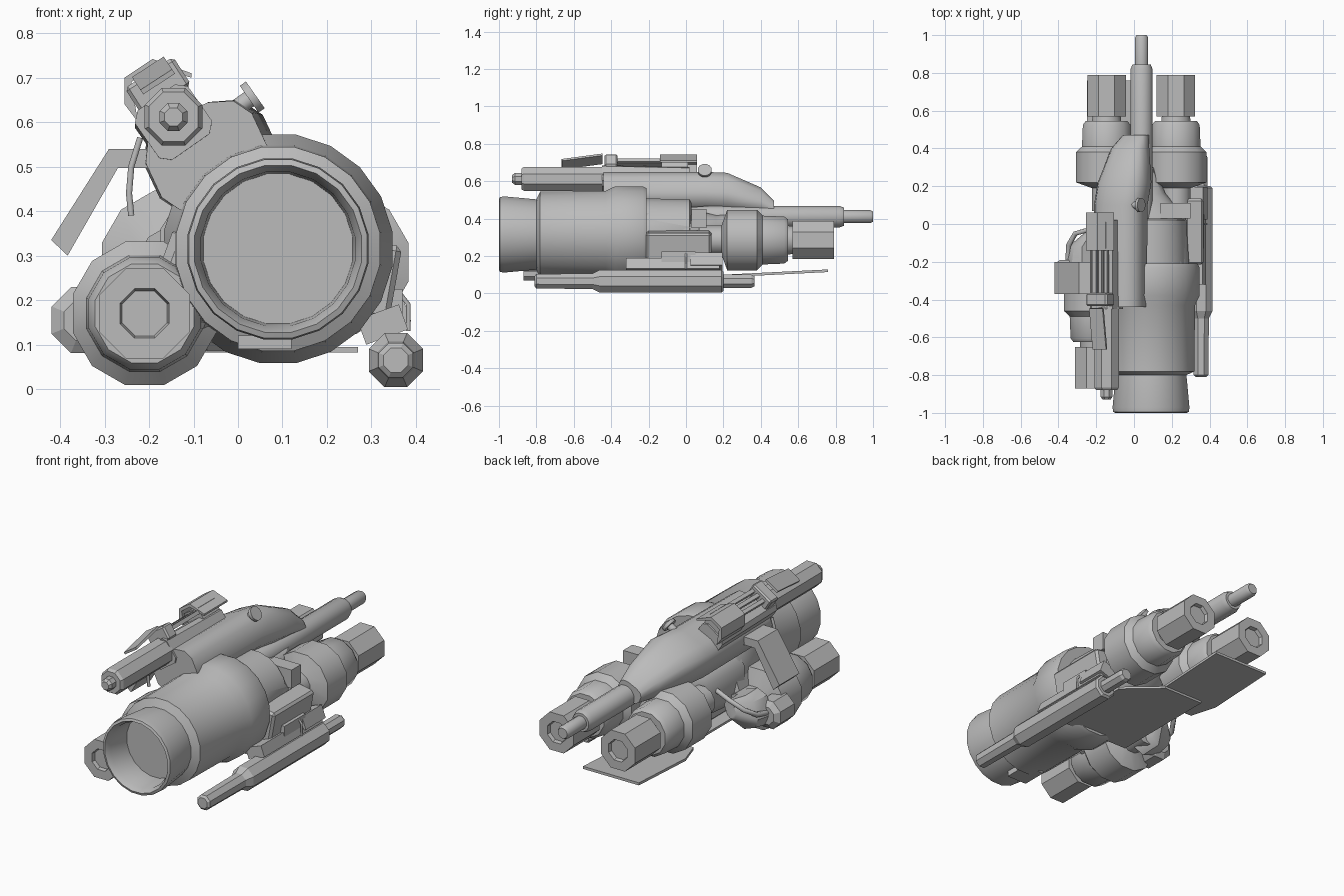
import bpy, bmesh, math
from mathutils import Vector, Matrix

if "Cube" in bpy.data.objects:
    bpy.data.objects.remove(bpy.data.objects["Cube"])

grey = bpy.data.materials.new("plain_grey")
grey.use_nodes = True
grey.diffuse_color = (0.5, 0.5, 0.5, 1)
grey.node_tree.nodes["Principled BSDF"].inputs["Base Color"].default_value = (0.5, 0.5, 0.5, 1)


def finish(name, bm, smooth=0):
    bmesh.ops.recalc_face_normals(bm, faces=bm.faces)
    mesh = bpy.data.meshes.new(name)
    bm.to_mesh(mesh)
    bm.free()
    mesh.materials.append(grey)
    obj = bpy.data.objects.new(name, mesh)
    bpy.context.collection.objects.link(obj)
    if smooth:
        bpy.ops.object.select_all(action="DESELECT")
        obj.select_set(True)
        bpy.context.view_layer.objects.active = obj
        bpy.ops.object.shade_smooth_by_angle(angle=math.radians(smooth))
    return obj


def skin(bm, rings):
    """Bridge rings of points and cap both ends."""
    loops = [[bm.verts.new(p) for p in ring] for ring in rings]
    n = len(loops[0])
    for a, b in zip(loops, loops[1:]):
        for i in range(n):
            bm.faces.new((a[i], a[(i + 1) % n], b[(i + 1) % n], b[i]))
    bm.faces.new(loops[0])
    bm.faces.new(loops[-1][::-1])


def lathe(name, x, z, profile, sides=12, smooth=35):
    """Turn (y, radius) pairs round an axis along y."""
    bm = bmesh.new()
    angles = [2 * math.pi * (i + 0.5) / sides for i in range(sides)]
    skin(bm, [[(x + r * math.cos(a), y, z + r * math.sin(a)) for a in angles]
              for y, r in profile])
    return finish(name, bm, smooth)


def loft(name, sections, sides=12, tilt=0, power=0.7):
    """Rounded-box sections: y, x, z, half width, half height."""
    bm = bmesh.new()
    rings = []
    for y, x, z, w, h in sections:
        ring = []
        for i in range(sides):
            a = 2 * math.pi * (i + 0.5) / sides
            c, s = math.cos(a), math.sin(a)
            p = Vector((w * math.copysign(abs(c) ** power, c), 0,
                        h * math.copysign(abs(s) ** power, s)))
            ring.append(Matrix.Rotation(math.radians(tilt), 3, "Y") @ p + Vector((x, y, z)))
        rings.append(ring)
    skin(bm, rings)
    return finish(name, bm, 40)


def box(name, center, size, tilt=0, pitch=0, bevel=0):
    bm = bmesh.new()
    bmesh.ops.create_cube(bm, size=1)
    rot = Matrix.Rotation(math.radians(tilt), 4, "Y") @ Matrix.Rotation(math.radians(pitch), 4, "X")
    bm.transform(Matrix.Translation(center) @ rot @ Matrix.Diagonal((*size, 1)))
    if bevel:
        bmesh.ops.bevel(bm, geom=bm.edges[:], offset=bevel, segments=1, affect="EDGES")
    return finish(name, bm)


def prism(name, outline, y0, y1):
    """Extrude an x-z outline along y."""
    bm = bmesh.new()
    skin(bm, [[(x, y, z) for x, z in outline] for y in (y0, y1)])
    return finish(name, bm)


def slab(name, outline, z0, slope, thick):
    """Thin sloping plate from an x-y outline."""
    bm = bmesh.new()
    skin(bm, [[(x, y, z0 + slope * y + t) for x, y in outline] for t in (0, thick)])
    return finish(name, bm)


def tube(name, points, radius):
    curve = bpy.data.curves.new(name, "CURVE")
    curve.dimensions = "3D"
    curve.bevel_depth = radius
    curve.bevel_resolution = 1
    curve.use_fill_caps = True
    spline = curve.splines.new("POLY")
    spline.points.add(len(points) - 1)
    for sp, p in zip(spline.points, points):
        sp.co = (*p, 1)
    curve.materials.append(grey)
    obj = bpy.data.objects.new(name, curve)
    bpy.context.collection.objects.link(obj)


def engine(name, x, z, tip, way):
    """Octagonal nozzle, neck and stepped body, starting at the tip."""
    lathe(name + "_nozzle", x, z, [(tip + way * d, r) for d, r in
          [(0.02, 0.055), (0, 0.06), (0, 0.11), (0.22, 0.11)]], 8, 0)
    lathe(name + "_body", x, z, [(tip + way * d, r) for d, r in
          [(0.2, 0.075), (0.245, 0.08), (0.245, 0.115), (0.265, 0.13), (0.38, 0.135),
           (0.41, 0.167), (0.57, 0.167), (0.6, 0.08), (0.72, 0.08)]], 12)


# main barrel with its open mouth
lathe("main_barrel", 0.09, 0.315,
      [(-0.84, 0.17), (-0.97, 0.175), (-1, 0.19), (-0.995, 0.203), (-0.97, 0.206),
       (-0.8, 0.19), (-0.78, 0.232), (-0.43, 0.236), (-0.38, 0.26), (-0.23, 0.26),
       (-0.21, 0.25), (-0.21, 0.195), (0.02, 0.19), (0.03, 0.17)], 20)

# rear hull joining the engines
loft("rear_hull", [(-0.25, 0.06, 0.29, 0.24, 0.18), (0.04, 0.06, 0.29, 0.22, 0.16),
                   (0.16, 0.05, 0.31, 0.12, 0.11), (0.3, 0.04, 0.36, 0.07, 0.08)])
engine("left_engine", 0.222, 0.285, 0.79, -1)
engine("right_engine", -0.145, 0.285, 0.79, -1)
engine("side_pod", -0.21, 0.17, -0.87, 1)
box("left_engine_bracket", (0.22, 0.07, 0.4), (0.16, 0.08, 0.1))
box("pod_mount", (-0.1, -0.35, 0.25), (0.16, 0.36, 0.2), 20, 0, 0.02)

# centre spike
lathe("rear_spike", 0.04, 0.41, [(0.0, 0.05), (0.12, 0.06), (0.82, 0.06), (0.845, 0.05),
                                 (0.845, 0.036), (0.985, 0.036), (1, 0.028)], 12)

# top housing, sweeping down into the spike
loft("top_housing", [(-0.44, -0.07, 0.525, 0.135, 0.11), (0.1, -0.07, 0.525, 0.14, 0.11),
                     (0.22, -0.05, 0.52, 0.14, 0.11), (0.4, -0.02, 0.48, 0.1, 0.075),
                     (0.47, 0.01, 0.44, 0.07, 0.045)], 12, -25)
lathe("top_gun", -0.145, 0.612, [(-0.93, 0.022), (-0.915, 0.034), (-0.88, 0.034),
                                 (-0.88, 0.06), (-0.865, 0.07), (-0.44, 0.07)], 8, 0)
loft("top_gun_sleeve", [(-0.45, -0.145, 0.6, 0.075, 0.07),
                        (0.02, -0.145, 0.59, 0.075, 0.07)], 8, -35, 0.4)

# side knob
for part, lo, hi, r in (("stem", 0.0, 0.06, 0.02), ("cap", 0.055, 0.072, 0.038)):
    knob = lathe("knob_" + part, 0, 0, [(lo, r), (hi, r)], 12)
    knob.rotation_euler = (math.radians(35), 0, math.radians(-90))
    knob.location = (-0.02, 0.1, 0.62)

# sight assembly along the top
T = -33
box("sight_clamp", (-0.18, -0.4, 0.68), (0.13, 0.07, 0.075), T, 0, 0.008)
for i, (x, z) in enumerate(((-0.205, 0.67), (-0.175, 0.692), (-0.145, 0.708))):
    box("sight_rail_%d" % (i + 1), (x, -0.23, z), (0.02, 0.36, 0.02), T)
sight = [(-0.255, 0.7), (-0.192, 0.742), (-0.105, 0.71), (-0.105, 0.7),
         (-0.19, 0.725), (-0.24, 0.69), (-0.225, 0.6), (-0.255, 0.64)]
prism("sight_hood", sight, -0.14, 0.06)
box("sight_block", (-0.175, -0.06, 0.675), (0.1, 0.14, 0.06), T)
box("sight_front_plate", (-0.19, -0.555, 0.705), (0.085, 0.22, 0.012), T, 9)

# folded side arm
arm = [(-0.16, 0.54), (-0.29, 0.54), (-0.42, 0.335), (-0.383, 0.3), (-0.27, 0.497), (-0.16, 0.497)]
prism("side_arm", arm, -0.37, -0.2)
lathe("arm_wheel", -0.345, 0.155, [(-0.35, 0.05), (-0.33, 0.08), (-0.21, 0.08), (-0.19, 0.05)], 8, 0)
tube("arm_hose", [(-0.35, -0.2, 0.17), (-0.345, -0.11, 0.19), (-0.31, -0.05, 0.23),
                  (-0.24, -0.03, 0.27), (-0.15, -0.04, 0.3)], 0.014)
loft("pod_claw", [(-0.22, -0.26, 0.17, 0.1, 0.1), (-0.12, -0.27, 0.18, 0.07, 0.09),
                  (-0.05, -0.23, 0.21, 0.03, 0.05)], 8, 20)
tube("side_cable", [(-0.22, -0.42, 0.565), (-0.24, -0.42, 0.5), (-0.245, -0.42, 0.44),
                    (-0.24, -0.42, 0.39)], 0.008)

# lower left gun and its mount
lathe("lower_gun", 0.355, 0.065, [(-0.81, 0.03), (-0.8, 0.042), (-0.5, 0.045), (-0.46, 0.066),
                                  (0.19, 0.066), (0.2, 0.055), (0.2, 0.038), (0.35, 0.038),
                                  (0.365, 0.03)], 8, 0)
box("lower_gun_mount", (0.325, -0.07, 0.145), (0.1, 0.5, 0.06), -20)
box("lower_gun_block", (0.335, 0.11, 0.17), (0.09, 0.17, 0.07), -20)
box("mount_side_panel", (0.305, -0.04, 0.245), (0.1, 0.35, 0.17), 10, 0, 0.012)
box("mount_step", (0.34, -0.04, 0.19), (0.06, 0.18, 0.07))
tube("mount_cable", [(0.36, 0.0, 0.22), (0.383, 0.0, 0.19), (0.383, 0.0, 0.13)], 0.006)

# belly plates
slab("belly_plate", [(-0.15, -0.25), (0.27, -0.25), (0.27, 0.2), (0.09, 0.36), (-0.15, 0.36)],
     0.082, 0, 0.012)
slab("tail_plate", [(-0.2, 0.22), (0.085, 0.22), (0.085, 0.76), (-0.25, 0.76), (-0.25, 0.36)],
     0.076, 0.05, 0.014)
box("belly_keel", (0.05, -0.1, 0.13), (0.28, 0.34, 0.09), 0, 0, 0.02)
box("front_skid", (0.06, -0.8, 0.105), (0.12, 0.14, 0.03))
